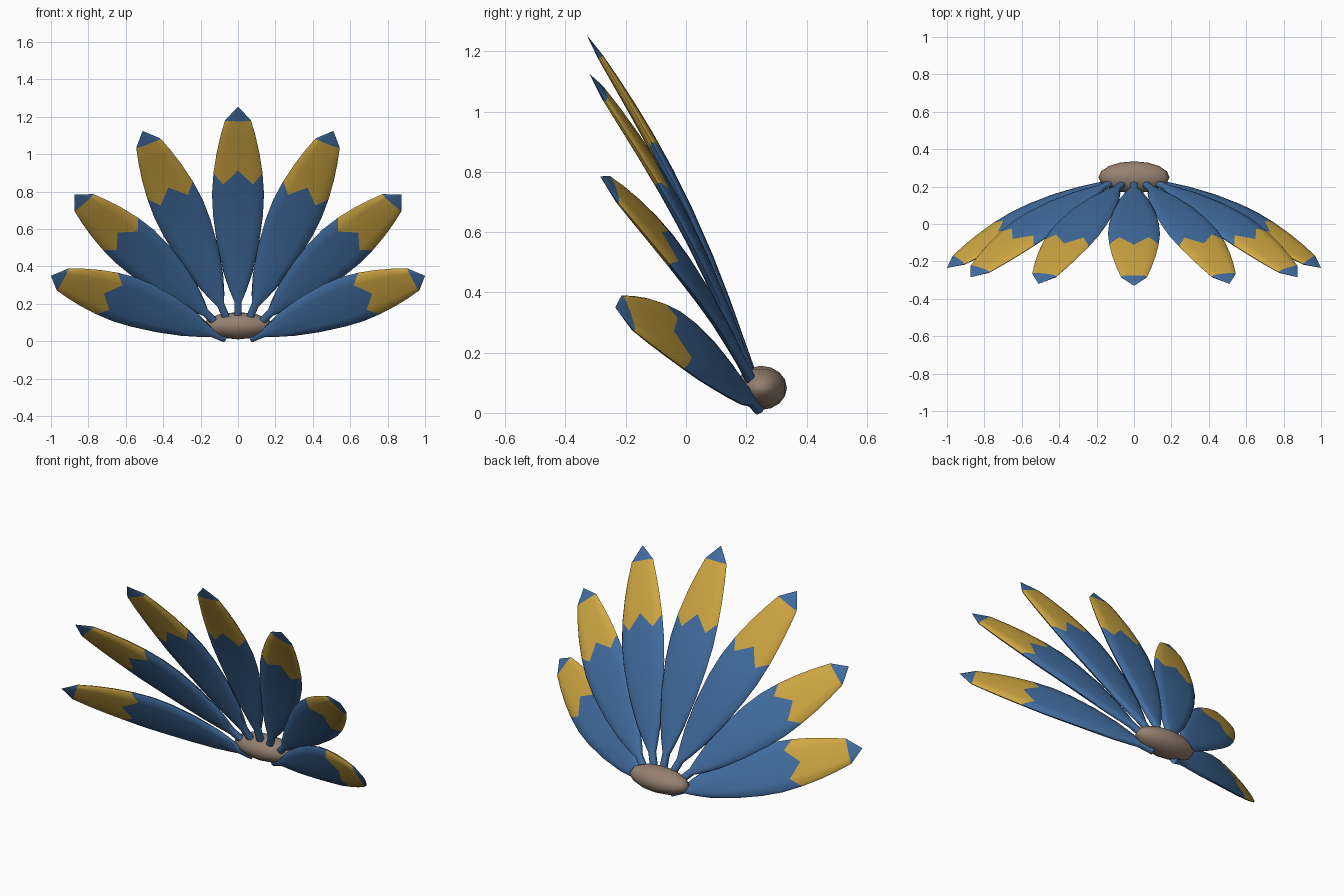
import bpy, bmesh, math
from mathutils import Vector

if "Cube" in bpy.data.objects:
    bpy.data.objects.remove(bpy.data.objects["Cube"])


def material(name, rgb):
    m = bpy.data.materials.new(name)
    m.diffuse_color = (*rgb, 1)
    m.use_nodes = True
    m.node_tree.nodes["Principled BSDF"].inputs["Base Color"].default_value = m.diffuse_color
    return m


BLUE = material("feather_blue", (0.054, 0.156, 0.36))
GOLD = material("feather_gold", (0.63, 0.39, 0.055))
BROWN = material("base_brown", (0.30, 0.215, 0.162))

# rows along a feather: position, half width, half thickness, zigzag amount
ROWS = [(0.0, 0.020, 0.018, 0), (0.07, 0.020, 0.018, 0), (0.12, 0.045, 0.018, 0),
        (0.20, 0.078, 0.019, 0), (0.33, 0.112, 0.020, 0), (0.46, 0.133, 0.020, 0.25),
        (0.56, 0.139, 0.020, 0.6), (0.66, 0.131, 0.019, 1), (0.76, 0.115, 0.017, 0.5),
        (0.85, 0.094, 0.014, 0.15), (0.93, 0.070, 0.010, 0)]
ZIGZAG_ROW = 7
# half of the cross-section: across, thickness, zigzag shift
HALF = [(1, 0, 0.01), (0.92, 0.6, 0.0), (0.6, 0.9, -0.04), (0, 1, 0.03),
        (-0.6, 0.9, -0.04), (-0.92, 0.6, 0.0)]
RING = HALF + [(-s, -h, z) for s, h, z in HALF]
BOW = 0.045


def smooth(ob, angle):
    bpy.ops.object.select_all(action='DESELECT')
    ob.select_set(True)
    bpy.context.view_layer.objects.active = ob
    bpy.ops.object.shade_smooth_by_angle(angle=math.radians(angle))


def feather(name, root, tip, across):
    root, tip = Vector(root), Vector(tip)
    axis = tip - root
    d = axis.normalized()
    w = Vector(across)
    w = (w - d * w.dot(d)).normalized()
    n = d.cross(w)
    if n.y < 0:
        n = -n
    bm = bmesh.new()
    rings = []
    for t, width, thick, zig in ROWS:
        ring = []
        for s, h, shift in RING:
            u = t + shift * zig
            bow = BOW * math.sin(math.pi * u)
            ring.append(bm.verts.new(root + axis * u + w * (s * width)
                                     + n * (h * thick + bow)))
        rings.append(ring)
    point = bm.verts.new(tip)
    k = len(RING)
    bm.faces.new(rings[0])
    for r in range(len(rings) - 1):
        for i in range(k):
            j = (i + 1) % k
            f = bm.faces.new((rings[r][i], rings[r][j], rings[r + 1][j], rings[r + 1][i]))
            f.material_index = 1 if r >= ZIGZAG_ROW else 0
    # pointed blue tip
    for i in range(k):
        bm.faces.new((rings[-1][i], rings[-1][(i + 1) % k], point))
    bmesh.ops.recalc_face_normals(bm, faces=bm.faces[:])
    me = bpy.data.meshes.new(name)
    bm.to_mesh(me)
    bm.free()
    me.materials.append(BLUE)
    me.materials.append(GOLD)
    ob = bpy.data.objects.new(name, me)
    bpy.context.collection.objects.link(ob)
    smooth(ob, 50)


# fan of feathers: middle one, then three mirrored pairs
feather("feather_middle", (0, 0.215, 0.13), (0, -0.33, 1.255), (1, 0, 0))
PAIRS = [("upper", (0.06, 0.215, 0.12), (0.51, -0.32, 1.125), (-0.90, -0.10, 0.345)),
         ("side", (0.12, 0.22, 0.10), (0.875, -0.285, 0.785), (-0.73, -0.235, 0.64)),
         ("lower", (0.07, 0.24, 0.015), (1.0, -0.235, 0.35), (-0.45, -0.30, 0.84))]
for label, root, tip, across in PAIRS:
    for side, sx in (("right", 1), ("left", -1)):
        feather(f"feather_{label}_{side}",
                *[(sx * p[0], p[1], p[2]) for p in (root, tip, across)])

# flattened round base that holds the stems
bpy.ops.mesh.primitive_uv_sphere_add(segments=12, ring_count=8, radius=1,
                                     location=(0, 0.25, 0.083),
                                     rotation=(math.pi / 2, 0, 0))
base = bpy.context.object
base.name = "base"
base.scale = (0.19, 0.073, 0.085)
base.data.materials.append(BROWN)
smooth(base, 60)
